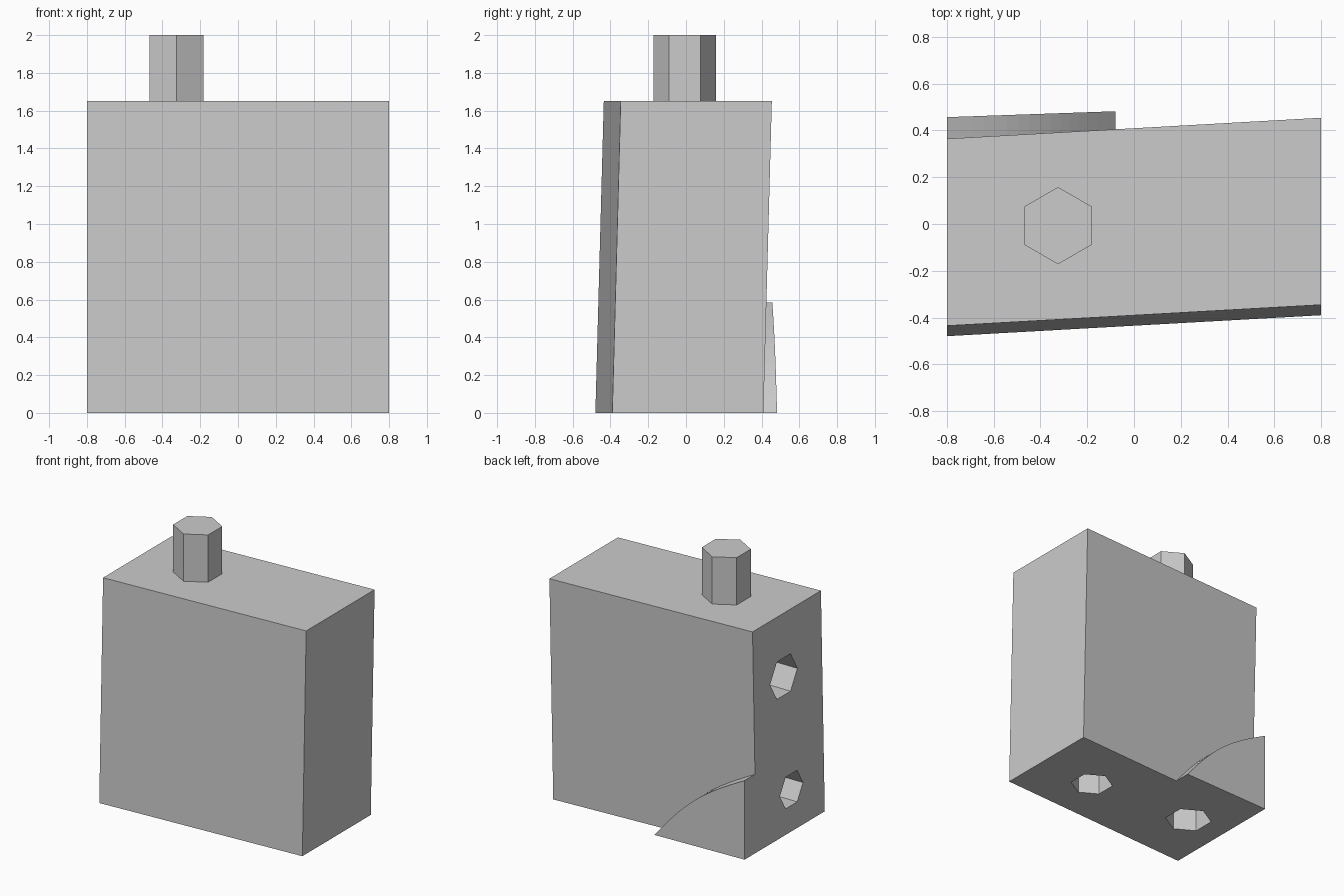
import bpy, bmesh
from math import pi, sin
from mathutils import Matrix, Vector

cube = bpy.data.objects.get("Cube")
if cube:
    bpy.data.objects.remove(cube)

grey = bpy.data.materials.new("plain grey")
grey.use_nodes = True
grey.diffuse_color = (0.6, 0.6, 0.6, 1)
grey.node_tree.nodes["Principled BSDF"].inputs["Base Color"].default_value = (0.6, 0.6, 0.6, 1)

HALF_W, HEIGHT, DEPTH = 0.8, 1.65, 0.8


def finish(name, bm):
    bmesh.ops.recalc_face_normals(bm, faces=bm.faces)
    mesh = bpy.data.meshes.new(name)
    bm.to_mesh(mesh)
    bm.free()
    mesh.materials.append(grey)
    obj = bpy.data.objects.new(name, mesh)
    bpy.context.collection.objects.link(obj)
    return obj


def back_y(x, z):
    """Back plane of the slightly skewed block."""
    return 0.365 + 0.056 * x + 0.027 * z


def hex_prism(name, centre, radius, length, axis):
    """Six-sided bar with two corners pointing along y."""
    bm = bmesh.new()
    turn = Matrix.Rotation(pi / 2, 4, 'Y') if axis == 'x' else Matrix()
    bmesh.ops.create_cone(bm, cap_ends=True, segments=6, radius1=radius,
                          radius2=radius, depth=length)
    # Make sure a corner lies on the y axis
    if max(v.co.y for v in bm.verts) < radius * 0.95:
        bmesh.ops.rotate(bm, verts=bm.verts, matrix=Matrix.Rotation(pi / 6, 3, 'Z'))
    bmesh.ops.transform(bm, verts=bm.verts,
                        matrix=Matrix.Translation(Vector(centre)) @ turn)
    return finish(name, bm)


# Skewed block
bm = bmesh.new()
bmesh.ops.create_cube(bm, size=1)
for v in bm.verts:
    x, z = v.co.x * 2 * HALF_W, (v.co.z + 0.5) * HEIGHT
    v.co = (x, back_y(x, z) - (DEPTH if v.co.y < 0 else 0), z)
block = finish("block", bm)

# Hexagonal sockets in the right side and the underside
hole = 0.35
sockets = [
    ("upper_side_socket", (-HALF_W, 0, 1.18), 0.16, 'x'),
    ("lower_side_socket", (-HALF_W, -0.09, 0.31), 0.135, 'x'),
    ("near_bottom_socket", (-0.49, 0, 0), 0.16, 'z'),
    ("far_bottom_socket", (0.34, -0.05, 0), 0.145, 'z'),
]
for name, centre, radius, axis in sockets:
    cutter = hex_prism(name, centre, radius, 2 * hole, axis)
    cutter.hide_render = True
    cutter.hide_viewport = True
    cut = block.modifiers.new(name, 'BOOLEAN')
    cut.operation = 'DIFFERENCE'
    cut.solver = 'EXACT'
    cut.object = cutter

# Bake the cuts and drop the cutters
bpy.context.view_layer.update()
baked = bpy.data.meshes.new_from_object(
    block.evaluated_get(bpy.context.evaluated_depsgraph_get()))
block.modifiers.clear()
block.data = baked
for name, *_ in sockets:
    bpy.data.objects.remove(bpy.data.objects[name])

# Peg on top
hex_prism("peg", (-0.325, -0.007, 1.81), 0.165, 0.38, 'z')

# Raised curved pad at the lower back corner
steps = 16
outline = [(-HALF_W, 0)]
for i in range(steps + 1):
    t = i / steps
    bulge = 0.06 * sin(pi * t)
    outline.append((-HALF_W + 0.72 * t + bulge * 0.63,
                    0.585 * (1 - t) + bulge * 0.78))
bm = bmesh.new()
outer = [bm.verts.new((x, 0.485 + 0.035 * x, z)) for x, z in outline]
inner = [bm.verts.new((x, back_y(x, z) - 0.01, z)) for x, z in outline]
bm.faces.new(outer)
bm.faces.new(inner[::-1])
for i in range(len(outline)):
    j = (i + 1) % len(outline)
    bm.faces.new((outer[i], inner[i], inner[j], outer[j]))
finish("back_pad", bm)
